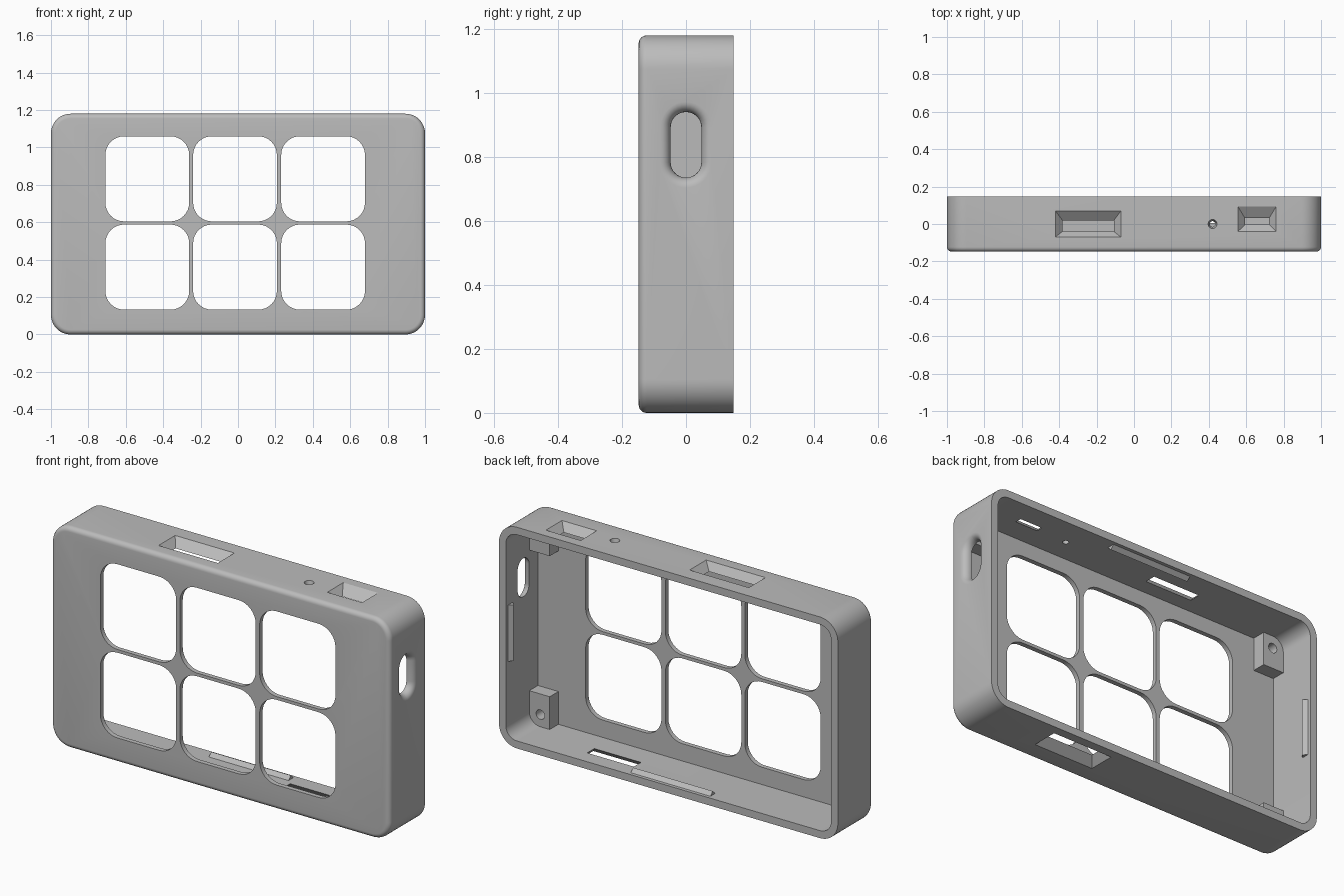
import bpy, bmesh, math

cube = bpy.data.objects.get("Cube")
if cube:
    bpy.data.objects.remove(cube, do_unlink=True)

grey = bpy.data.materials.new("plain_grey")
grey.use_nodes = True
COLOUR = (0.5, 0.5, 0.5, 1)
grey.diffuse_color = COLOUR
grey.node_tree.nodes["Principled BSDF"].inputs["Base Color"].default_value = COLOUR

AXES = {"x": lambda u, v, t: (t, u, v),
        "y": lambda u, v, t: (u, t, v),
        "z": lambda u, v, t: (u, v, t)}


def rounded(cu, cv, w, h, r=0, n=8):
    """Outline of a rectangle with rounded corners."""
    pts = []
    for k, (su, sv) in enumerate([(1, 1), (-1, 1), (-1, -1), (1, -1)]):
        for i in range(n + 1 if r else 1):
            a = (k + i / n) * math.pi / 2
            pts.append((cu + su * (w / 2 - r) + r * math.cos(a),
                        cv + sv * (h / 2 - r) + r * math.sin(a)))
    return pts


def loft(name, axis, sections):
    """Closed solid through (position, outline) sections along an axis."""
    bm = bmesh.new()
    rings = [[bm.verts.new(AXES[axis](u, v, t)) for u, v in o] for t, o in sections]
    for a, b in zip(rings, rings[1:]):
        for i in range(len(a)):
            j = (i + 1) % len(a)
            bm.faces.new((a[i], a[j], b[j], b[i]))
    bm.faces.new(rings[0])
    bm.faces.new(rings[-1])
    bmesh.ops.recalc_face_normals(bm, faces=bm.faces)
    mesh = bpy.data.meshes.new(name)
    bm.to_mesh(mesh)
    bm.free()
    mesh.materials.append(grey)
    ob = bpy.data.objects.new(name, mesh)
    bpy.context.collection.objects.link(ob)
    return ob


def cut(target, cutter):
    """Subtract the cutter and remove it."""
    bpy.context.view_layer.objects.active = target
    mod = target.modifiers.new("cut", "BOOLEAN")
    mod.operation, mod.solver, mod.object = "DIFFERENCE", "EXACT", cutter
    bpy.ops.object.modifier_apply(modifier=mod.name)
    bpy.data.objects.remove(cutter, do_unlink=True)


H, D, WALL, R, EDGE = 1.18, 0.148, 0.04, 0.105, 0.025
MID, FLOOR = H / 2, -D + 0.025

# Shell with a softened front edge, open at the back
shell = []
for i in range(7):
    a = i / 6 * math.pi / 2
    inset = EDGE * (1 - math.sin(a))
    shell.append((-D + EDGE * (1 - math.cos(a)),
                  rounded(0, MID, 2 - 2 * inset, H - 2 * inset, R - inset, 12)))
shell.append((D, rounded(0, MID, 2, H, R, 12)))
case = loft("case_shell", "y", shell)
cavity = rounded(0, MID, 2 - 2 * WALL, H - 2 * WALL, R - WALL, 12)
cut(case, loft("cavity", "y", [(FLOOR, cavity), (D + 0.1, cavity)]))

# Six front windows
for x in (-0.485, -0.016, 0.455):
    for z in (0.36, 0.832):
        win = rounded(x, z, 0.448, 0.455, 0.1)
        cut(case, loft("window", "y", [(-0.3, win), (-0.08, win)]))


# Tapered connector openings in the top and bottom walls
def opening(outer, inner, surface, inward):
    cut(case, loft("opening", "z", [
        (surface - inward * 0.02, outer), (surface, outer),
        (surface + inward * WALL, inner), (surface + inward * (WALL + 0.02), inner)]))


opening(rounded(-0.245, 0, 0.35, 0.14), rounded(-0.245, -0.01, 0.275, 0.06), H, -1)
opening(rounded(0.658, 0.027, 0.205, 0.135), rounded(0.658, 0.014, 0.13, 0.035), H, -1)
opening(rounded(0.4, 0.03, 0.35, 0.14), rounded(0.4, 0.035, 0.275, 0.06), 0, 1)
opening(rounded(0.42, 0, 0.048, 0.048, 0.0239), rounded(0.42, 0, 0.03, 0.03, 0.0149), H, -1)

# Flared slot in the left wall
slot = [(0.9, rounded(0, 0.838, 0.096, 0.205, 0.0479))]
for i in range(7):
    a = i / 6 * math.pi / 2
    g = 0.032 * (1 - math.cos(a))
    slot.append((0.965 + 0.035 * math.sin(a),
                 rounded(0, 0.838, 0.096 + 2 * g, 0.205 + 2 * g, 0.0479 + g)))
slot.append((1.05, slot[-1][1]))
cut(case, loft("slot", "x", slot))

# Screw posts in the four corners
for sx, side in ((1, "left"), (-1, "right")):
    for sz, level in ((-1, "bottom"), (1, "top")):
        block = rounded(sx * 0.902, MID + sz * 0.465, 0.125, 0.18)
        post = loft(f"screw_post_{level}_{side}", "y", [(FLOOR - 0.005, block), (-0.05, block)])
        hole = rounded(sx * 0.895, MID + sz * (MID - R), 0.05, 0.05, 0.0249)
        cut(post, loft("screw_hole", "y", [(-0.11, hole), (0, hole)]))

# Snap ridges along the inside of each wall
for s, level, side in ((1, "top", "left"), (-1, "bottom", "right")):
    z = MID + s * (MID - WALL)
    tri = [(0.085, z + s * 0.005), (0.135, z + s * 0.005), (0.11, z - s * 0.02)]
    loft(f"snap_ridge_{level}", "x", [(-0.235, tri), (0.235, tri)])
    x = s * (1 - WALL)
    tri = [(x + s * 0.005, 0.085), (x + s * 0.005, 0.135), (x - s * 0.02, 0.11)]
    loft(f"snap_ridge_{side}", "z", [(MID - 0.15, tri), (MID + 0.15, tri)])

# Smooth rounded surfaces, keep creases crisp
bpy.ops.object.select_all(action="DESELECT")
for ob in bpy.context.collection.objects:
    if ob.type == "MESH" and ob.name.startswith(("case", "screw", "snap")):
        ob.select_set(True)
bpy.context.view_layer.objects.active = case
bpy.ops.object.shade_smooth_by_angle(angle=math.radians(30))
